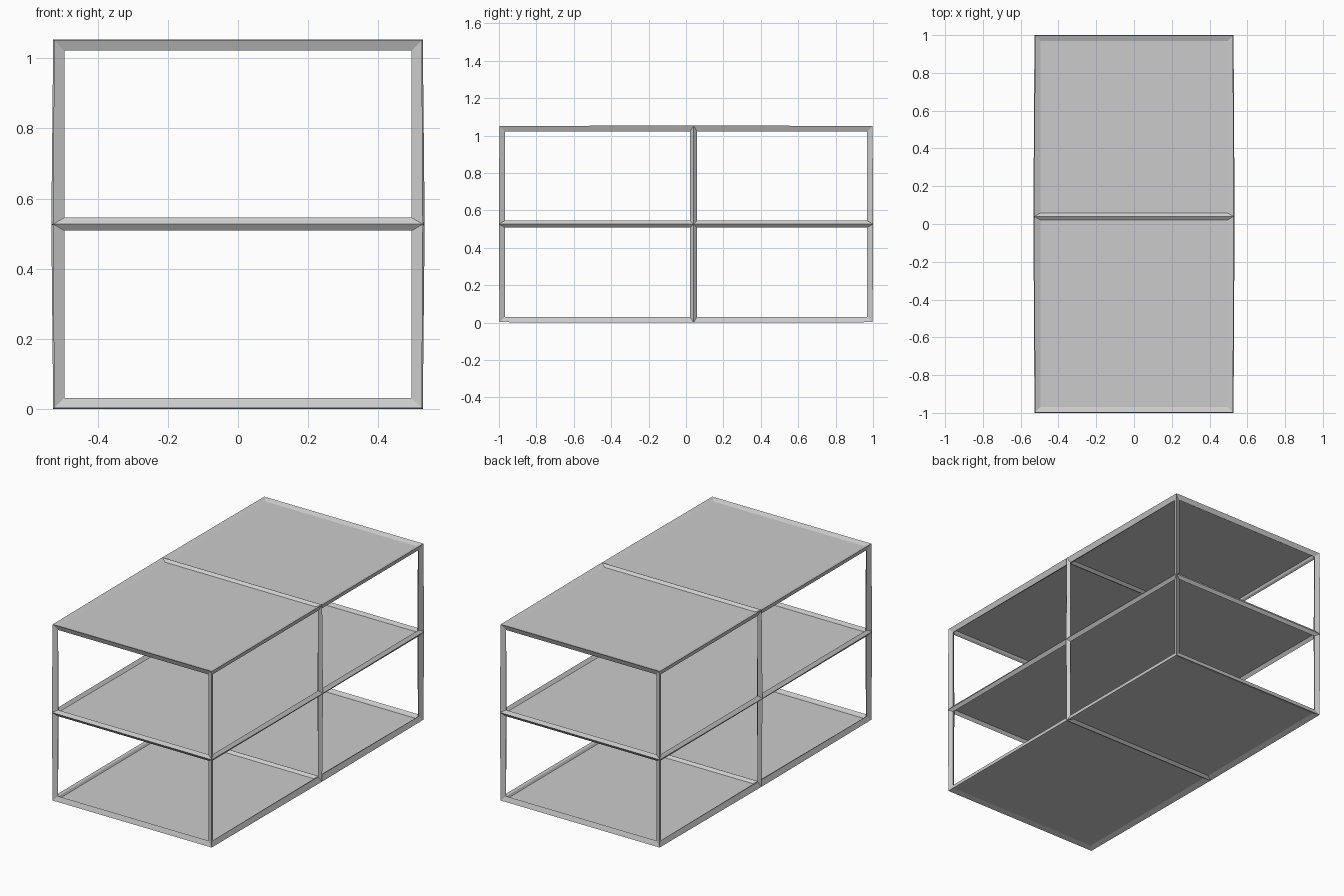
import bpy, bmesh
from mathutils import Matrix

if "Cube" in bpy.data.objects:
    bpy.data.objects.remove(bpy.data.objects["Cube"])

X, Y = 0.514, 0.987          # half width and half depth of the bar centre lines
Z0, Z1 = 0.013, 1.041        # bottom and top levels
ZM, YM = (Z0 + Z1) / 2, 0.04  # middle shelf level and middle post position
BAR = 0.037


def add_object(name, bm):
    mesh = bpy.data.meshes.new(name)
    bm.normal_update()
    bm.to_mesh(mesh)
    bm.free()
    obj = bpy.data.objects.new(name, mesh)
    bpy.context.collection.objects.link(obj)
    return obj


# Frame: a box cut at the middle shelf and middle posts, turned into mitred bars
bm = bmesh.new()
bmesh.ops.create_cube(bm, size=2, matrix=Matrix.Translation((0, 0, ZM))
                      @ Matrix.Diagonal((X, Y, (Z1 - Z0) / 2, 1)))
for co, no in (((0, 0, ZM), (0, 0, 1)), ((0, YM, 0), (0, 1, 0))):
    bmesh.ops.bisect_plane(bm, geom=bm.verts[:] + bm.edges[:] + bm.faces[:],
                           plane_co=co, plane_no=no)
frame = add_object("frame", bm)
wire = frame.modifiers.new("bars", 'WIREFRAME')
wire.thickness = BAR
wire.offset = 0
wire.use_even_offset = True
wire.use_replace = True

# Shelves: thin sheets carried by the frame
for name, z in (("bottom_shelf", Z0), ("middle_shelf", ZM), ("top_shelf", Z1)):
    bm = bmesh.new()
    bmesh.ops.create_grid(bm, x_segments=1, y_segments=1, size=1,
                          matrix=Matrix.Translation((0, 0, z)) @ Matrix.Diagonal((X, Y, 1, 1)))
    add_object(name, bm)
